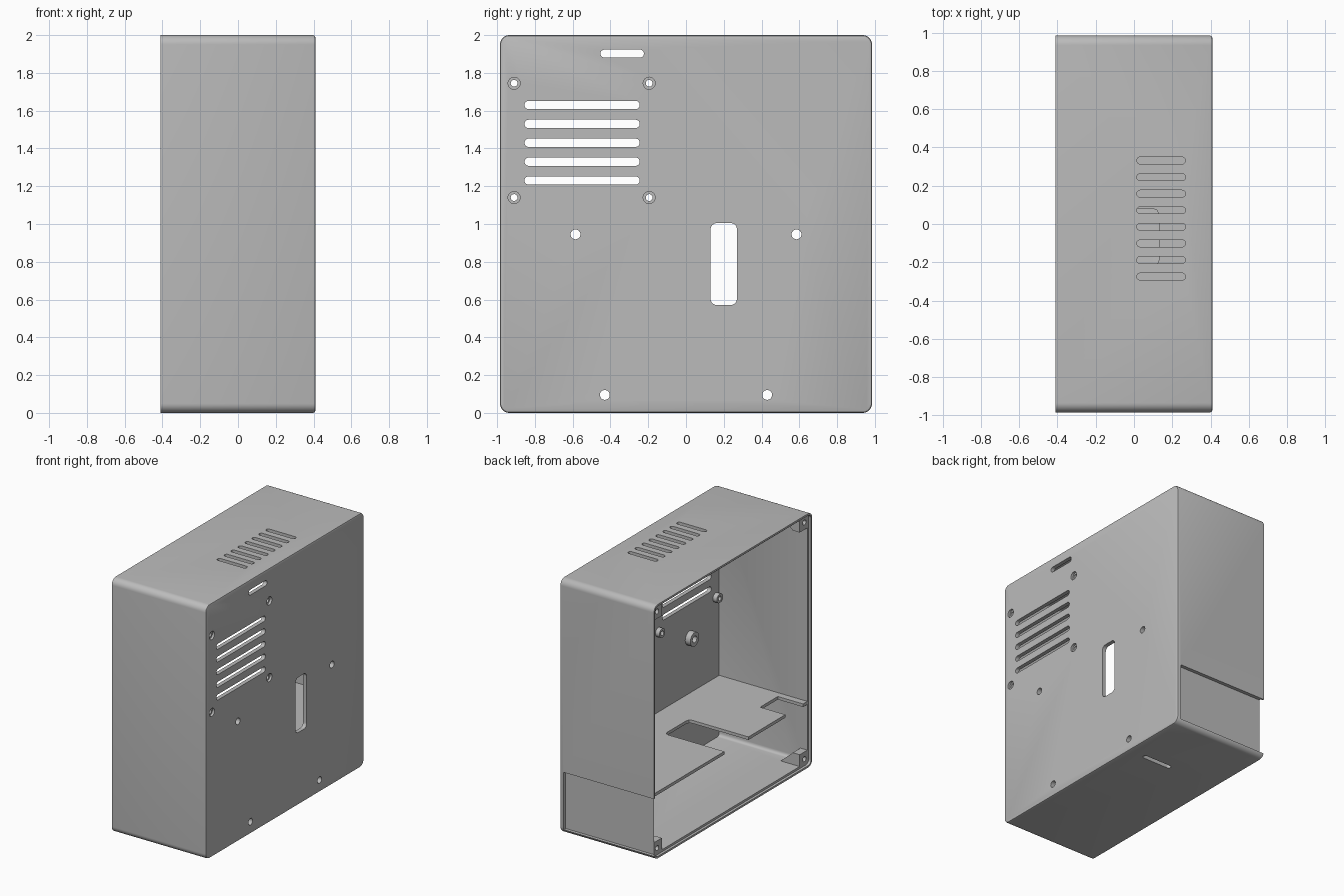
import bpy, bmesh, math

cube = bpy.data.objects.get("Cube")
if cube:
    bpy.data.objects.remove(cube, do_unlink=True)

grey = bpy.data.materials.new("plain_grey")
grey.use_nodes = True
grey.diffuse_color = (0.5, 0.5, 0.5, 1)
grey.node_tree.nodes["Principled BSDF"].inputs["Base Color"].default_value = (0.5, 0.5, 0.5, 1)

W, D, H = 0.41, 0.985, 2.0      # half width, half depth, height
T = 0.032                       # wall thickness
SHELF = 0.485


def rounded(cu, cv, w, h, r, n=8):
    """Rounded rectangle profile around a centre."""
    pts = []
    for k, (su, sv) in enumerate([(1, 1), (-1, 1), (-1, -1), (1, -1)]):
        for i in range(n + 1):
            a = math.pi / 2 * (k + i / n)
            p = (cu + su * (w / 2 - r) + r * math.cos(a),
                 cv + sv * (h / 2 - r) + r * math.sin(a))
            if not pts or math.dist(p, pts[-1]) > 1e-5:
                pts.append(p)
    if math.dist(pts[0], pts[-1]) < 1e-5:
        pts.pop()
    return pts


def circle(u, v, r):
    return rounded(u, v, 2 * r, 2 * r, r, 6)


def rect(u0, u1, v0, v1):
    return [(u0, v0), (u1, v0), (u1, v1), (u0, v1)]


def prisms(name, pieces, bevel=0):
    """One object out of profiles extruded along an axis."""
    place = {"x": lambda u, v, a: (a, u, v),
             "y": lambda u, v, a: (u, a, v),
             "z": lambda u, v, a: (u, v, a)}
    bm = bmesh.new()
    for pts, axis, lo, hi in pieces:
        a = [bm.verts.new(place[axis](u, v, lo)) for u, v in pts]
        b = [bm.verts.new(place[axis](u, v, hi)) for u, v in pts]
        bm.faces.new(a)
        cap = bm.faces.new(b)
        for i in range(len(pts)):
            j = (i + 1) % len(pts)
            bm.faces.new((a[i], a[j], b[j], b[i]))
    bmesh.ops.recalc_face_normals(bm, faces=bm.faces)
    if bevel:
        bmesh.ops.bevel(bm, geom=list(cap.edges), offset=bevel, segments=2,
                        profile=0.5, affect="EDGES")
    mesh = bpy.data.meshes.new(name)
    bm.to_mesh(mesh)
    bm.free()
    mesh.materials.append(grey)
    ob = bpy.data.objects.new(name, mesh)
    bpy.context.collection.objects.link(ob)
    return ob


def combine(ob, operation, pieces):
    """Apply a boolean with temporary prisms."""
    tool = prisms("tool", pieces)
    tool.hide_render = True
    mod = ob.modifiers.new("cut", "BOOLEAN")
    mod.operation, mod.solver, mod.object = operation, "EXACT", tool
    bpy.context.view_layer.update()
    deps = bpy.context.evaluated_depsgraph_get()
    mesh = bpy.data.meshes.new_from_object(ob.evaluated_get(deps))
    ob.modifiers.clear()
    ob.data = mesh
    bpy.data.objects.remove(tool, do_unlink=True)


# Outer shell, hollow and open on one large side
shell = prisms("case_shell", [(rounded(0, H / 2, 2 * D, H, 0.05), "x", -W, W)], bevel=0.012)
combine(shell, "DIFFERENCE",
        [(rounded(0, H / 2, 2 * (D - T), H - 2 * T, 0.025, 4), "x", -W - 0.1, W - T)])

# Standoffs on the inner face and tapered lid posts in the corners
fan_holes = [(y, z) for y in (-0.91, -0.195) for z in (1.14, 1.745)]
mount_holes = [(s * y, z) for s in (-1, 1) for y, z in ((0.585, 0.945), (0.43, 0.095))]
combine(shell, "UNION",
        [(circle(y, z, 0.036), "x", W - T - 0.035, W - 0.02) for y, z in fan_holes]
        + [(circle(y, z, 0.055), "x", W - T - 0.045, W - 0.02) for y, z in mount_holes])
posts = []
for side in (-1, 1):
    y0, y1 = sorted((side * (D - T - 0.095), side * (D - T + 0.004)))
    for flip in (False, True):
        prof = [(-W + 0.005, T - 0.005), (-W + 0.005, 0.125), (-0.33, 0.125), (-0.22, T - 0.005)]
        posts.append(([(x, H - z if flip else z) for x, z in prof], "y", y0, y1))
combine(shell, "UNION", posts)

# Rebate for the lid, and the open bay in the lower back
combine(shell, "DIFFERENCE",
        [(rounded(0, H / 2, 2 * D - 0.03, H - 0.03, 0.035), "x", -W - 0.1, -W + 0.02)])
combine(shell, "DIFFERENCE",
        [(rect(-W - 0.1, W - T, T, SHELF), "y", D - T + 0.004, D + 0.1)])

# Vents, cable openings and screw holes
through = (W - 0.12, W + 0.1)
cuts = [(rounded(-0.55, 1.23 + 0.1 * i, 0.61, 0.044, 0.0219), "x", *through) for i in range(5)]
cuts.append((rounded(-0.338, 1.902, 0.23, 0.042, 0.0209), "x", *through))
cuts.append((rounded(0.2, 0.788, 0.14, 0.435, 0.035), "x", *through))
cuts += [(circle(y, z, 0.018), "x", *through) for y, z in fan_holes]
cuts += [(circle(y, z, 0.026), "x", *through) for y, z in mount_holes]
cuts += [(rounded(0.142, -0.275 + 0.0867 * i, 0.255, 0.036, 0.0179), "z", H - 0.1, H + 0.1)
         for i in range(8)]
cuts.append((rounded(0.142, 0.43, 0.255, 0.036, 0.0179), "z", -0.1, 0.1))
cuts += [(circle(s * (D - 0.068), z, 0.02), "x", -W - 0.1, -W + 0.09)
         for s in (-1, 1) for z in (0.068, H - 0.068)]
combine(shell, "DIFFERENCE", cuts)
combine(shell, "DIFFERENCE",
        [(circle(y, z, 0.032), "x", W - 0.018, W + 0.1) for y, z in fan_holes])

# Inner shelf with two cable notches
front = -W + 0.02
outline = [(W - T, -D + T), (W - T, D - T), (front, D - T), (front, 0.08), (0.1, 0.08),
           (0.121, 0.071), (0.13, 0.05), (0.13, -0.19), (0.121, -0.211), (0.1, -0.22),
           (front, -0.22), (front, -0.68), (-0.17, -0.68), (-0.17, -0.9), (front, -0.9),
           (front, -D + T)]
shelf = prisms("inner_shelf", [(outline, "z", SHELF, SHELF + 0.024)])

# Smooth the rounds, keep the edges crisp
bpy.ops.object.select_all(action="DESELECT")
for ob in (shell, shelf):
    ob.select_set(True)
    bpy.context.view_layer.objects.active = ob
bpy.ops.object.shade_smooth_by_angle(angle=math.radians(30))
